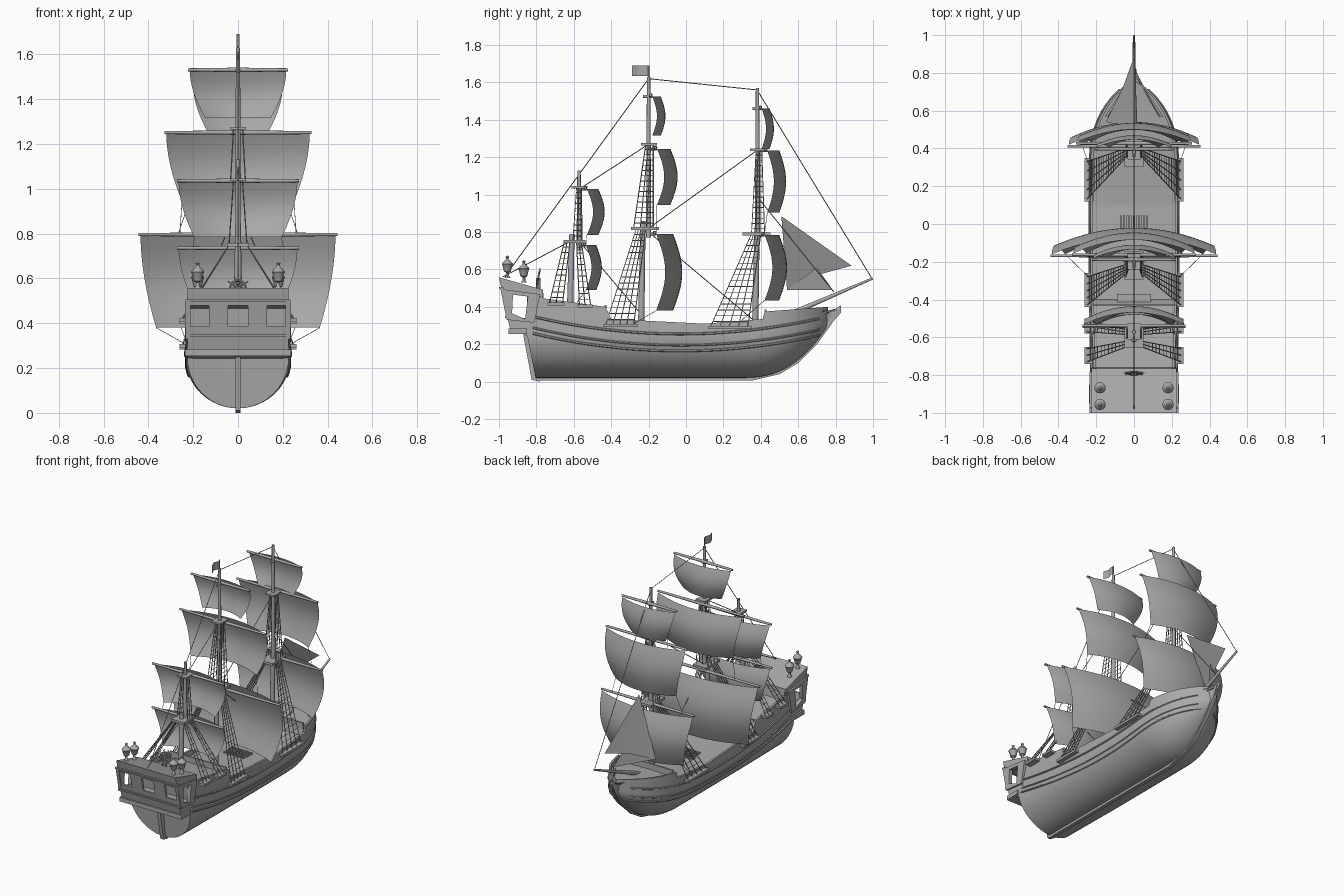
import bpy, bmesh, math
from mathutils import Vector

old = bpy.data.objects.get("Cube")
if old:
    bpy.data.objects.remove(old, do_unlink=True)

grey = bpy.data.materials.new("weathered grey")
grey.use_nodes = True
grey.diffuse_color = (0.4, 0.4, 0.4, 1)
grey.node_tree.nodes["Principled BSDF"].inputs["Base Color"].default_value = (0.4, 0.4, 0.4, 1)
made = []


def finish(name, bm, mirror=False):
    bmesh.ops.recalc_face_normals(bm, faces=bm.faces)
    mesh = bpy.data.meshes.new(name)
    bm.to_mesh(mesh)
    bm.free()
    ob = bpy.data.objects.new(name, mesh)
    bpy.context.collection.objects.link(ob)
    mesh.materials.append(grey)
    if mirror:
        ob.modifiers.new("Mirror", 'MIRROR')
    made.append(ob)
    return ob


def grid(name, rows, mirror=False, cap=False):
    bm = bmesh.new()
    vs = [[bm.verts.new(p) for p in row] for row in rows]
    for a, b in zip(vs, vs[1:]):
        for i in range(len(a) - 1):
            bm.faces.new((a[i], a[i + 1], b[i + 1], b[i]))
    if cap:
        bm.faces.new(vs[0])
    return finish(name, bm, mirror)


def prism(name, profile, x0, x1, mirror=False):
    # side profile (y, z) extruded across x
    bm = bmesh.new()
    face = bm.faces.new([bm.verts.new((x0, y, z)) for y, z in profile])
    ext = bmesh.ops.extrude_face_region(bm, geom=[face])
    for v in ext["geom"]:
        if isinstance(v, bmesh.types.BMVert):
            v.co.x = x1
    return finish(name, bm, mirror)


def box(name, x, y, z, mirror=False):
    return prism(name, [(y[0], z[0]), (y[1], z[0]), (y[1], z[1]), (y[0], z[1])], x[0], x[1], mirror)


def rod(bm, a, b, r0, r1=None, seg=4):
    a, b = Vector(a), Vector(b)
    d = b - a
    mat = d.to_track_quat('Z', 'Y').to_matrix().to_4x4()
    mat.translation = (a + b) / 2
    bmesh.ops.create_cone(bm, cap_ends=True, segments=seg, radius1=r0,
                          radius2=r0 if r1 is None else r1, depth=d.length, matrix=mat)


def spar(name, a, b, r0, r1=None):
    bm = bmesh.new()
    rod(bm, a, b, r0, r1, 12)
    return finish(name, bm)


def lathe(name, profile, x, y, z, seg=12):
    turns = [2 * math.pi * i / seg for i in range(seg + 1)]
    return grid(name, [[(x + r * math.cos(t), y + r * math.sin(t), z + h) for t in turns]
                       for r, h in profile])


# Hull shape rules
SHEER = [(-.8, .5), (-.765, .49), (-.76, .445), (-.43, .4), (-.4, .335),
         (.1, .31), (.41, .335), (.42, .375), (.76, .4)]


def sheer(y):
    for (a, za), (b, zb) in zip(SHEER, SHEER[1:]):
        if y <= b:
            return za + (zb - za) * max(0, y - a) / (b - a)
    return SHEER[-1][1]


def bow(y):
    return min(1, max(0, (y - .3) / .46))


def half_width(y):
    return max(.004, (.235 - .02 * max(0, -y - .4)) * (1 - bow(y) ** 2.5) ** .8)


def keel_z(y):
    return .02 + .28 * bow(y) ** 2.5


def beam_z(y):
    return .25 + .07 * bow(y) ** 2


def hull_x(y, z):
    w, k, b = half_width(y), keel_z(y), beam_z(y)
    if z < b:
        return w * math.sqrt(max(0, 1 - ((b - z) / (b - k)) ** 2))
    return w * (1 - .25 * (z - b))


# Hull with bulwarks and stepped decks
stations = sorted({y for y, _ in SHEER} | {-.8 + 1.56 * i / 60 for i in range(61)})
rows = []
for n, y in enumerate(stations):
    k, b, top = keel_z(y), beam_z(y), sheer(y)
    levels = [b - (b - k) * math.cos(math.pi / 2 * i / 12) for i in range(13)]
    levels += [b + (top - b) * i / 3 for i in (1, 2, 3)]
    row = [(hull_x(y, z), z) for z in levels]
    inner = max(.001, row[-1][0] - .014)
    row += [(inner, top), (inner, top - .035), (0, top - .03)]
    rows.append([(x, y - (.2 * min(z, .25) if n == 0 else 0), z) for x, z in row])
grid("hull", rows, True, True)

# Wales along the sides
bm = bmesh.new()
for base, r in ((.165, .007), (.195, .006), (.255, .007)):
    pts = []
    for i in range(41):
        y = -.82 + 1.53 * i / 40
        z = base + .15 * (y + .03) ** 2
        pts.append((hull_x(y, z), y, z))
    for a, b in zip(pts, pts[1:]):
        rod(bm, a, b, r, seg=6)
finish("wales", bm, True)

# Keel, stem and rudder
prism("keel_and_stem", [(-.8, .005), (.35, .005), (.5, .04), (.6, .1), (.7, .2), (.78, .31), (.82, .385),
                        (.74, .36), (.6, .2), (.4, .05), (-.8, .05)], -.012, .012)
prism("rudder", [(-.78, 0), (-.825, .01), (-.87, .25), (-.8, .25)], -.012, .012)

# Beakhead under the bowsprit
rows = []
for i in range(9):
    t = i / 8
    y, w = .57 + .26 * t, .15 * (1 - t) ** 1.2 + .004
    top, low = .36 + .028 * t, .08 + .29 * t
    rows.append([(0, y, top - .01), (w * .85, y, top - .01), (w * .9, y, top), (w, y, top),
                 (w * .5, y, (top + low) / 2 + .03), (.006, y, low)])
grid("beakhead", rows, True)
spar("bowsprit", (0, .46, .32), (0, .998, .552), .016, .006)

# Stern gallery: floor, roof, pierced back wall and side frames
prism("gallery_floor", [(-.81, .24), (-.85, .245), (-.94, .28), (-.955, .34), (-.81, .34)], -.225, .225)
prism("poop_deck", [(-1, .558), (-.765, .492), (-.765, .45), (-.985, .49)], -.225, .225)
box("stern_moulding", (-.237, .237), (-.95, -.85), (.255, .283))


def lean(z):
    return -.955 - .2 * (z - .33)


def stern_plate(name, x0, x1, z0, z1, out=0, mirror=False):
    prism(name, [(lean(z0) - out, z0), (lean(z1) - out, z1),
                 (lean(z1) + .015, z1), (lean(z0) + .015, z0)], x0, x1, mirror)


stern_plate("stern_sill", -.23, .23, .33, .385)
stern_plate("stern_lintel", -.23, .23, .48, .505)
stern_plate("stern_panel", .045, .13, .385, .48, 0, True)
stern_plate("stern_corner", .215, .235, .33, .5, .004, True)
for z in (.34, .495):
    stern_plate("stern_rail", -.235, .235, z, z + .012, .01)
outer = [(-.99, .495), (-.78, .468), (-.81, .315), (-.95, .33)]
hole = [(-.925, .465), (-.845, .455), (-.86, .335), (-.93, .365)]
for i in range(4):
    j = (i + 1) % 4
    prism("gallery_side_frame", [outer[i], outer[j], hole[j], hole[i]], .212, .236, True)
prism("gallery_inner_wall", [(-.83, .33), (-.83, .48), (-.82, .48), (-.82, .33)], -.215, .215)

# Deck fittings: hatch grating, companion, bulkhead rails
for i in range(9):
    x = -.07 + .0175 * i
    box("hatch_slat", (x - .005, x + .005), (-.05, .045), (.27, .295))
box("hatch_frame", (-.078, .078), (-.055, .05), (.27, .285))
box("quarterdeck_stairs", (-.09, .09), (-.42, -.37), (.28, .33))
box("quarterdeck_rail", (-.215, .215), (-.435, -.425), (.37, .41))
box("forecastle_rail", (-.2, .2), (.42, .43), (.34, .385))

# Stern lanterns
lantern = [(0, 0), (.016, 0), (.008, .012), (.008, .028), (.018, .034), (.027, .07), (.03, .074),
           (.022, .085), (.01, .095), (.006, .105), (.01, .112), (0, .12)]
for x in (-.18, .18):
    lathe("lantern", lantern, x, -.955, .555)
    lathe("lantern", lantern, x, -.867, .53)

# Steering wheel
bm = bmesh.new()
hub = Vector((0, -.79, .555))
spokes = [Vector((math.cos(a), .2 * math.sin(a), math.sin(a)))
          for a in (math.pi * i / 5 for i in range(10))]
for i, d in enumerate(spokes):
    rod(bm, hub, hub + d * .055, .004, .003, 6)
    rod(bm, hub + d * .037, hub + spokes[i - 1] * .037, .005, seg=6)
rod(bm, (0, -.79, .49), (0, -.79, .555), .012, seg=8)
finish("steering_wheel", bm)

# Masts and platforms: lower y, upper y, foot z, platform z, top z
MASTS = {"mizzen": (-.62, -.572, .38, .75, 1.13), "main": (-.24, -.2, .28, .82, 1.63),
         "fore": (.37, .382, .3, .79, 1.57)}
for name, (ya, yb, foot, plat, top) in MASTS.items():
    spar(name + "_lower_mast", (0, ya, foot), (0, ya + .01, plat + .04), .017, .014)
    spar(name + "_topmast", (0, yb, plat - .05), (0, yb, top), .014, .009)
    size = .06 if name == "mizzen" else .075
    mid = (ya + yb) / 2
    box(name + "_platform", (-.05, .05), (mid - size, mid + size), (plat - .008, plat + .008))
    upper = {"mizzen": 1.04, "main": 1.27, "fore": 1.24}[name]
    box(name + "_crosstree", (-.035, .035), (yb - .04, yb + .045), (upper - .006, upper + .006))

# Flag and pole
spar("flag_pole", (0, -.2, 1.6), (0, -.2, 1.69), .004)
grid("flag", [[(.006 * math.sin(i), -.2 - .011 * i, z) for i in range(9)] for z in (1.635, 1.69)])

# Square sails with yards: y, top z, bottom z, half width, belly
SAILS = {"mizzen_course": (-.535, .73, .49, .265, .085), "mizzen_topsail": (-.53, 1.03, .785, .265, .095),
         "main_course": (-.16, .79, .38, .435, .14), "main_topsail": (-.155, 1.245, .945, .32, .11),
         "main_topgallant": (-.18, 1.525, 1.315, .215, .07),
         "fore_course": (.42, .785, .435, .345, .12), "fore_topsail": (.435, 1.235, .905, .3, .1),
         "fore_topgallant": (.405, 1.46, 1.245, .2, .065)}
for name, (y0, top, low, w, belly) in SAILS.items():
    rows = []
    for j in range(13):
        v = j / 12
        half = w - .07 * v ** 1.8
        rows.append([(half * u, y0 + belly * (.65 * (1 - u * u) + .35 * math.sin(math.pi * v)),
                      top + (low - top) * v) for u in (i / 8 - 1 for i in range(17))])
    grid(name, rows)
    for s in (-1, 1):
        spar(name + "_yard", (0, y0 - .008, top + .006), (s * (w + .008), y0 - .008, top + .006), .01, .007)
    spar(name + "_parrel", (0, y0 - .05, top), (0, y0, top), .008)

# Jib
grid("jib", [[Vector((0, .51, .885)).lerp(Vector(p), i / 8) for i in range(9)]
             for p in ((0, .885, .62), (-.06, .72, .575), (-.15, .54, .49))])
grid("inner_jib", [[(-.03, .7, .61), (-.03, .7, .61)], [(-.15, .54, .49), (0, .785, .49)]])


# Ratline ladders: feet and heads as (y aft, y fore, x, z)
def ladder(bm, foot, head, shrouds, rungs):
    def at(u, v):
        a, b = [Vector((e[2], e[0] + (e[1] - e[0]) * u, e[3])) for e in (foot, head)]
        return a.lerp(b, v)
    for i in range(shrouds):
        u = i / (shrouds - 1)
        rod(bm, at(u, 0), at(u, 1), .0028)
    for j in range(1, rungs):
        rod(bm, at(0, j / rungs), at(1, j / rungs), .002)


bm = bmesh.new()
ladder(bm, (-.43, -.28, .25, .3), (-.265, -.215, .045, .82), 5, 16)
ladder(bm, (.13, .33, .25, .29), (.35, .4, .045, .79), 5, 16)
ladder(bm, (-.73, -.66, .25, .42), (-.65, -.62, .04, .75), 3, 11)
ladder(bm, (-.57, -.51, .25, .41), (-.585, -.56, .04, .75), 3, 11)
ladder(bm, (-.28, -.175, .045, .82), (-.215, -.175, .02, 1.27), 4, 16)
ladder(bm, (.35, .42, .045, .79), (.375, .405, .02, 1.24), 4, 16)
ladder(bm, (-.605, -.555, .04, .75), (-.585, -.56, .02, 1.04), 3, 10)
finish("ratlines", bm, True)

# Channel boards at the shroud feet
for y0, y1, z in ((-.44, -.26, .3), (.12, .35, .29), (-.74, -.65, .415), (-.58, -.5, .405)):
    box("channel_board", (.215, .262), (y0, y1), (z - .008, z + .008), True)

# Stays on the centreline
bm = bmesh.new()
STAYS = [((-.2, 1.62), (.38, 1.56)), ((.38, 1.56), (.995, .55)), ((-.2, 1.62), (-.97, .56)),
         ((.37, 1.23), (-.2, .82)), ((-.2, 1.27), (-.57, 1.03)), ((.38, .99), (.79, .48)),
         ((-.62, .75), (-.98, .56)), ((-.2, .8), (.36, .33)), ((-.57, .75), (-.24, .36))]
for (ya, za), (yb, zb) in STAYS:
    rod(bm, (0, ya, za), (0, yb, zb), .0025)
finish("stays", bm)

# Braces from the sail corners
bm = bmesh.new()
for a, b in (((.365, -.16, .38), (.24, -.28, .31)), ((.25, -.155, .945), (.26, -.16, .79)),
             ((.275, .42, .435), (.235, .3, .33)), ((.23, .435, .905), (.27, .42, .79)),
             ((.195, -.53, .785), (.2, -.535, .73)), ((.195, -.535, .49), (.22, -.6, .4))):
    rod(bm, a, b, .0015)
finish("braces", bm, True)

# Smooth shading with sharp edges kept
bpy.ops.object.select_all(action='DESELECT')
for ob in made:
    ob.select_set(True)
bpy.context.view_layer.objects.active = made[0]
bpy.ops.object.shade_smooth_by_angle(angle=math.radians(35))
